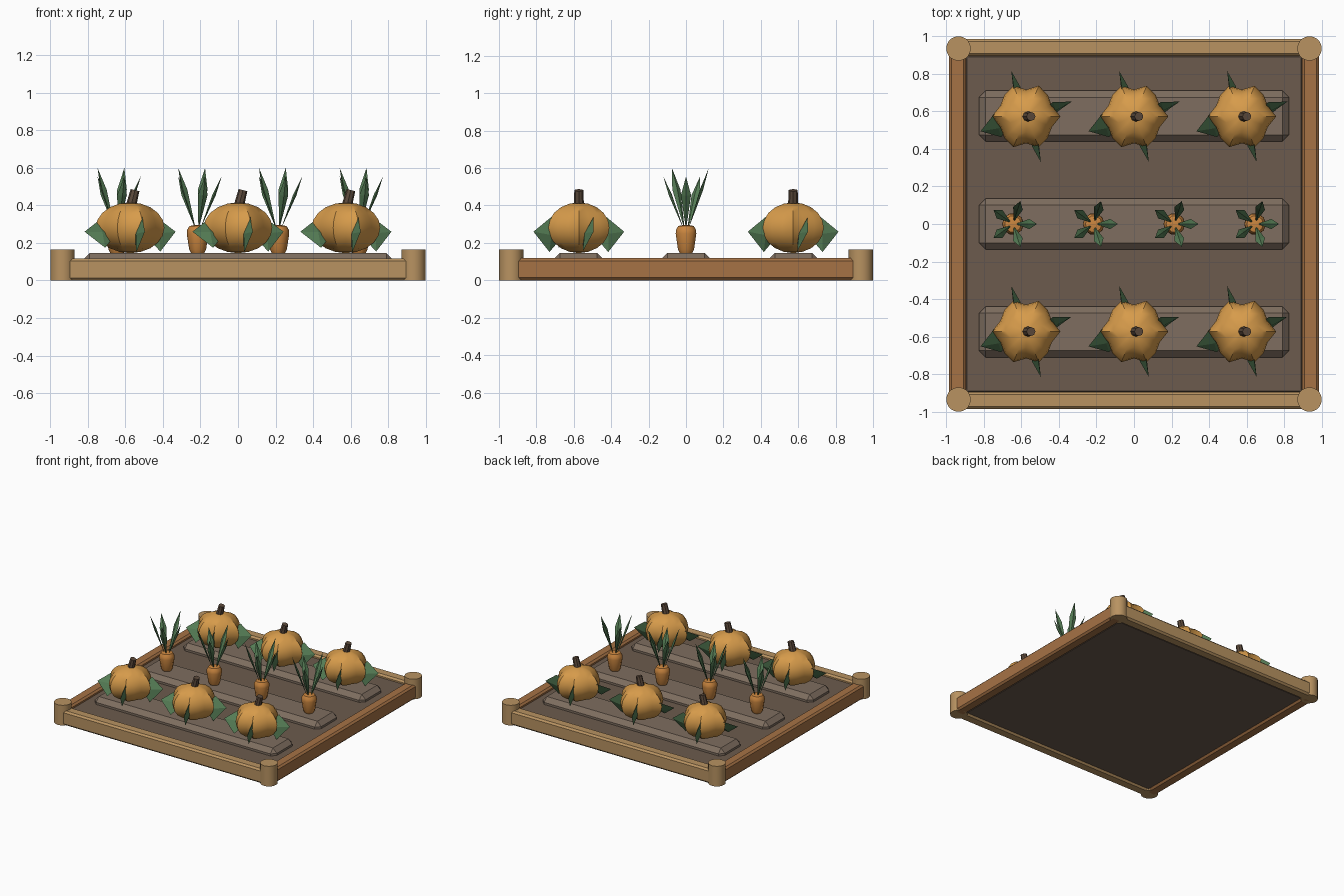
import bpy, bmesh
from math import sin, cos, pi, radians
from mathutils import Vector, Matrix

if "Cube" in bpy.data.objects:
    bpy.data.objects.remove(bpy.data.objects["Cube"])


def material(name, rgb):
    m = bpy.data.materials.new(name)
    m.diffuse_color = (*rgb, 1)
    m.use_nodes = True
    m.node_tree.nodes["Principled BSDF"].inputs["Base Color"].default_value = m.diffuse_color
    return m


WOOD = material("light_wood", (.48, .29, .12))
WOOD_DARK = material("dark_wood", (.38, .17, .06))
SOIL = material("soil", (.15, .105, .075))
MOUND = material("mound_soil", (.21, .155, .115))
PUMPKIN = material("pumpkin_orange", (.68, .33, .07))
CARROT = material("carrot_orange", (.6, .24, .05))
GREEN = material("leaf_green", (.09, .2, .09))
STEM = material("stem_brown", (.11, .07, .045))


def add(name, bm, mat, smooth=None):
    bmesh.ops.recalc_face_normals(bm, faces=bm.faces)
    me = bpy.data.meshes.new(name)
    bm.to_mesh(me)
    bm.free()
    me.materials.append(mat)
    ob = bpy.data.objects.new(name, me)
    bpy.context.collection.objects.link(ob)
    if smooth:
        bpy.ops.object.select_all(action='DESELECT')
        ob.select_set(True)
        bpy.context.view_layer.objects.active = ob
        bpy.ops.object.shade_smooth_by_angle(angle=radians(smooth))
    return ob


def box(name, lo, hi, bevel, mat):
    lo, hi = Vector(lo), Vector(hi)
    bm = bmesh.new()
    bmesh.ops.create_cube(bm, size=1, matrix=Matrix.Translation((lo + hi) / 2)
                          @ Matrix.Diagonal((*(hi - lo), 1)))
    bmesh.ops.bevel(bm, geom=bm.edges[:], offset=bevel, segments=1, affect='EDGES')
    return add(name, bm, mat)


def lathe(name, profile, sides, centre, mat, ripple=lambda a: 1, smooth=40):
    """Rings of (radius, z) around a vertical axis, capped at both ends."""
    bm = bmesh.new()
    rings = []
    for r, z in profile:
        rings.append([bm.verts.new((centre[0] + r * ripple(a) * cos(a),
                                    centre[1] + r * ripple(a) * sin(a), z))
                      for a in (2 * pi * i / sides for i in range(sides))])
    for low, up in zip(rings, rings[1:]):
        for i in range(sides):
            j = (i + 1) % sides
            bm.faces.new((low[i], low[j], up[j], up[i]))
    bm.faces.new(rings[0][::-1])
    bm.faces.new(rings[-1])
    return add(name, bm, mat, smooth)


def blade(bm, base, tip, middle, side, thick):
    """Flat diamond leaf: two ends, two side corners, two face ridges."""
    ends = [bm.verts.new(p) for p in (base, tip)]
    rim = [bm.verts.new(middle + d) for d in (side, thick, -side, -thick)]
    for i in range(4):
        for e in ends:
            bm.faces.new((e, rim[i], rim[(i + 1) % 4]))


# Soil bed and planting mounds
box("soil_bed", (-.905, -.905, .01), (.905, .905, .095), .015, SOIL)
for n, y in enumerate((-.575, 0, .575)):
    box(f"soil_mound_{n}", (-.825, y - .135, .05), (.825, y + .135, .147), .035, MOUND)

# Timber frame
for s, label in ((-1, "front"), (1, "back")):
    y0, y1 = sorted((s * .895, s * .985))
    box(f"{label}_beam", (-.93, y0, 0), (.93, y1, .118), .014, WOOD)
for s, label in ((-1, "left"), (1, "right")):
    x0, x1 = sorted((s * .895, s * .985))
    box(f"{label}_beam", (x0, -.93, 0), (x1, .93, .118), .014, WOOD_DARK)
for x in (-.935, .935):
    for y in (-.935, .935):
        lathe("corner_post", [(.065, 0), (.065, .165)], 20, (x, y), WOOD)

# Pumpkins with ribbed body, tilted stem and four leaves
body = [(max(sin(pi * i / 10), .03), .281 - .135 * cos(pi * i / 10)) for i in range(11)]
for y in (-.573, .573):
    for x in (-.575, 0, .575):
        lathe("pumpkin_body", body, 16, (x, y), PUMPKIN,
              lambda a: .163 + .02 * cos(6 * a), 40)
        bm = bmesh.new()
        bmesh.ops.create_cone(bm, cap_ends=True, segments=8, radius1=.028, radius2=.024,
                              depth=.1, matrix=Matrix.Translation((x + .014, y, .433))
                              @ Matrix.Rotation(.25, 4, 'Y'))
        add("pumpkin_stem", bm, STEM, 40)
        bm = bmesh.new()
        for k, roll in enumerate((18, 10, -42, 10)):
            a = radians(18 + 90 * k)
            out = Vector((cos(a), sin(a), 0))
            spin = Matrix.Rotation(radians(-roll), 3, out)
            mid = Vector((x, y, .245)) + out * .16
            blade(bm, mid - out * .08, mid + out * .095 + Vector((0, 0, .015)), mid,
                  spin @ Vector((0, 0, .095)), spin @ Vector((-sin(a), cos(a), 0)) * .02)
        add("pumpkin_leaves", bm, GREEN)

# Carrots with five upright blades each
for x in (-.645, -.215, .215, .645):
    lathe("carrot_root", [(.035, .145), (.045, .165), (.058, .25), (.056, .27),
                          (.044, .29), (.02, .295)], 10, (x, 0), CARROT)
    bm = bmesh.new()
    for k in range(5):
        a = 2 * pi * k / 5
        out = Vector((cos(a), sin(a), 0))
        base = Vector((x, 0, .27)) + out * .012
        tip = Vector((x, 0, .6 if k % 2 else .555)) + out * .128
        along = (tip - base).normalized()
        side = Vector((-sin(a), cos(a), 0))
        blade(bm, base, tip, base.lerp(tip, .65), side * .027, along.cross(side) * .009)
    add("carrot_leaves", bm, GREEN)
